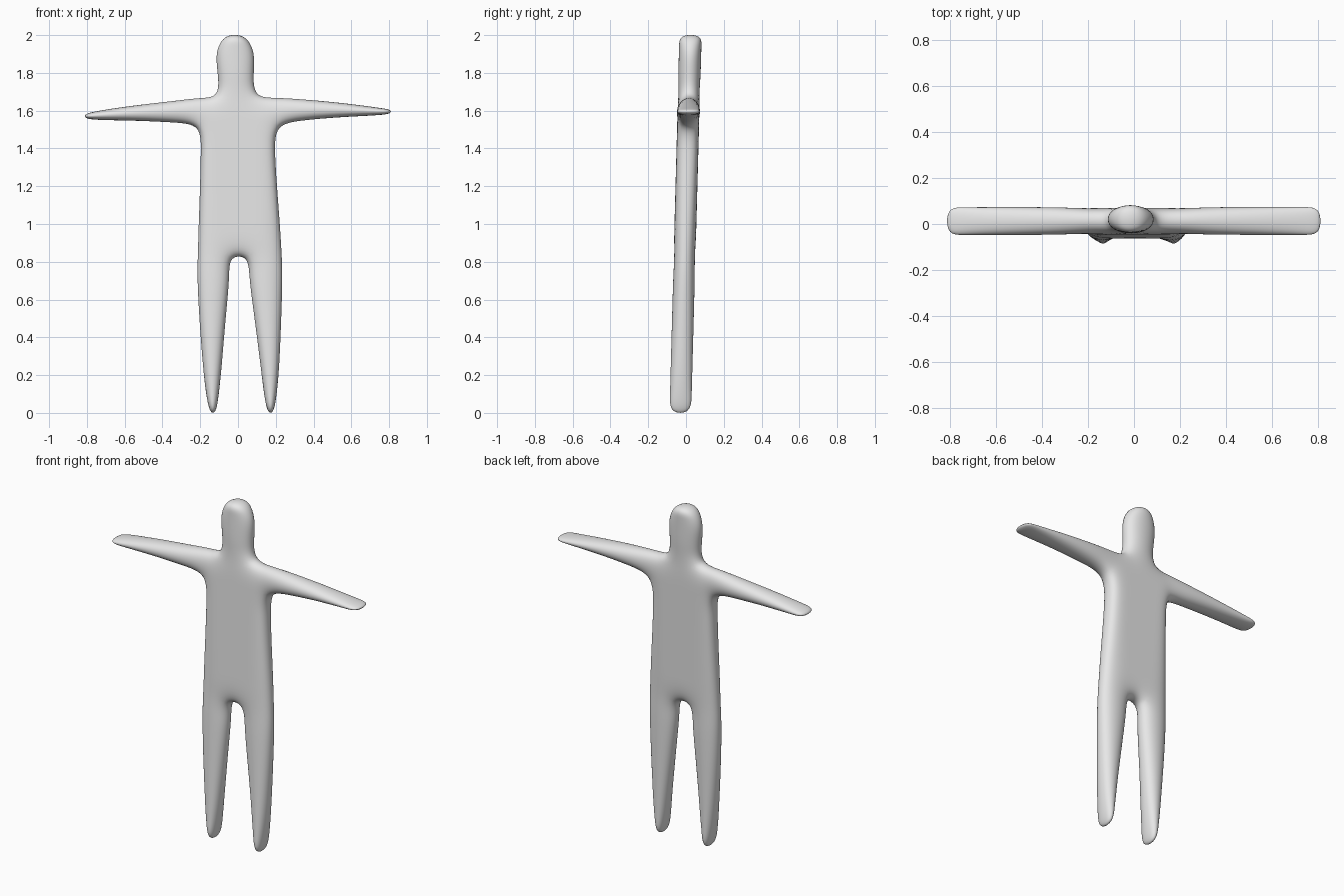
import bpy
import bmesh

if "Cube" in bpy.data.objects:
    bpy.data.objects.remove(bpy.data.objects["Cube"])

bm = bmesh.new()
pairs = []   # front and back vertex for every outline point
quads = []   # outline quads as indices into pairs


def point(x, z, half):
    # the figure leans slightly backwards with height
    yc = -0.03 + 0.027 * z
    pairs.append((bm.verts.new((x, yc - half, z)), bm.verts.new((x, yc + half, z))))
    return len(pairs) - 1


def limb(a, b, rows, half):
    # strip of quads growing from the edge a-b; widths allow for smoothing
    for x1, z1, x2, z2 in rows:
        mx, mz = (x1 + x2) / 2, (z1 + z2) / 2
        k = 1.09
        c = point(mx + (x1 - mx) * k, mz + (z1 - mz) * k, half)
        d = point(mx + (x2 - mx) * k, mz + (z2 - mz) * k, half)
        quads.append((a, b, d, c))
        a, b = c, d


# torso: height and four columns per row, crotch to shoulders
torso_rows = [
    (0.825, -0.220, -0.042, 0.050, 0.240),
    (1.00, -0.214, -0.070, 0.075, 0.228),
    (1.20, -0.205, -0.090, 0.085, 0.211),
    (1.38, -0.201, -0.100, 0.088, 0.199),
    (1.52, -0.198, -0.110, 0.092, 0.200),
    (1.675, -0.200, -0.110, 0.094, 0.200),
]
torso = [[point(x, z, 0.058) for x in xs] for z, *xs in torso_rows]
for low, high in zip(torso, torso[1:]):
    for i in range(3):
        quads.append((low[i], low[i + 1], high[i + 1], high[i]))

# legs
hip, shoulder, armpit = torso[0], torso[-1], torso[-2]
limb(hip[0], hip[1], [(-0.216, 0.72, -0.044, 0.72), (-0.205, 0.5, -0.066, 0.5),
                      (-0.186, 0.25, -0.086, 0.25), (-0.170, 0.1, -0.101, 0.1),
                      (-0.148, -0.008, -0.117, -0.008)], 0.0625)
limb(hip[2], hip[3], [(0.058, 0.72, 0.236, 0.72), (0.088, 0.5, 0.229, 0.5),
                      (0.120, 0.25, 0.219, 0.25), (0.137, 0.1, 0.206, 0.1),
                      (0.157, -0.008, 0.188, -0.008)], 0.0625)
# arms
limb(armpit[0], shoulder[0], [(-0.33, 1.538, -0.33, 1.652), (-0.55, 1.548, -0.55, 1.628),
                              (-0.74, 1.550, -0.74, 1.600), (-0.817, 1.558, -0.817, 1.582)], 0.0655)
limb(armpit[3], shoulder[3], [(0.33, 1.549, 0.33, 1.661), (0.55, 1.567, 0.55, 1.642),
                              (0.74, 1.575, 0.74, 1.616), (0.815, 1.584, 0.815, 1.606)], 0.0655)
# neck and head
limb(shoulder[1], shoulder[2], [(-0.104, 1.78, 0.081, 1.78), (-0.117, 1.87, 0.088, 1.87),
                                (-0.108, 1.94, 0.077, 1.94), (-0.064, 2.006, 0.029, 2.006)], 0.0645)

# front and back skins, joined by a wall along every open outline edge
edge_use = {}
for q in quads:
    bm.faces.new([pairs[i][0] for i in q])
    bm.faces.new([pairs[i][1] for i in reversed(q)])
    for a, b in zip(q, q[1:] + q[:1]):
        edge_use.setdefault(frozenset((a, b)), []).append((a, b))
for uses in edge_use.values():
    if len(uses) == 1:
        a, b = uses[0]
        bm.faces.new((pairs[b][0], pairs[a][0], pairs[a][1], pairs[b][1]))
bmesh.ops.recalc_face_normals(bm, faces=bm.faces[:])
for f in bm.faces:
    f.smooth = True

mesh = bpy.data.meshes.new("body")
bm.to_mesh(mesh)
bm.free()
body = bpy.data.objects.new("body", mesh)
bpy.context.collection.objects.link(body)

grey = bpy.data.materials.new("light grey")
grey.diffuse_color = (0.8, 0.8, 0.8, 1)
grey.use_nodes = True
grey.node_tree.nodes["Principled BSDF"].inputs["Base Color"].default_value = grey.diffuse_color
mesh.materials.append(grey)

subsurf = body.modifiers.new("smooth", 'SUBSURF')
subsurf.levels = subsurf.render_levels = 3
